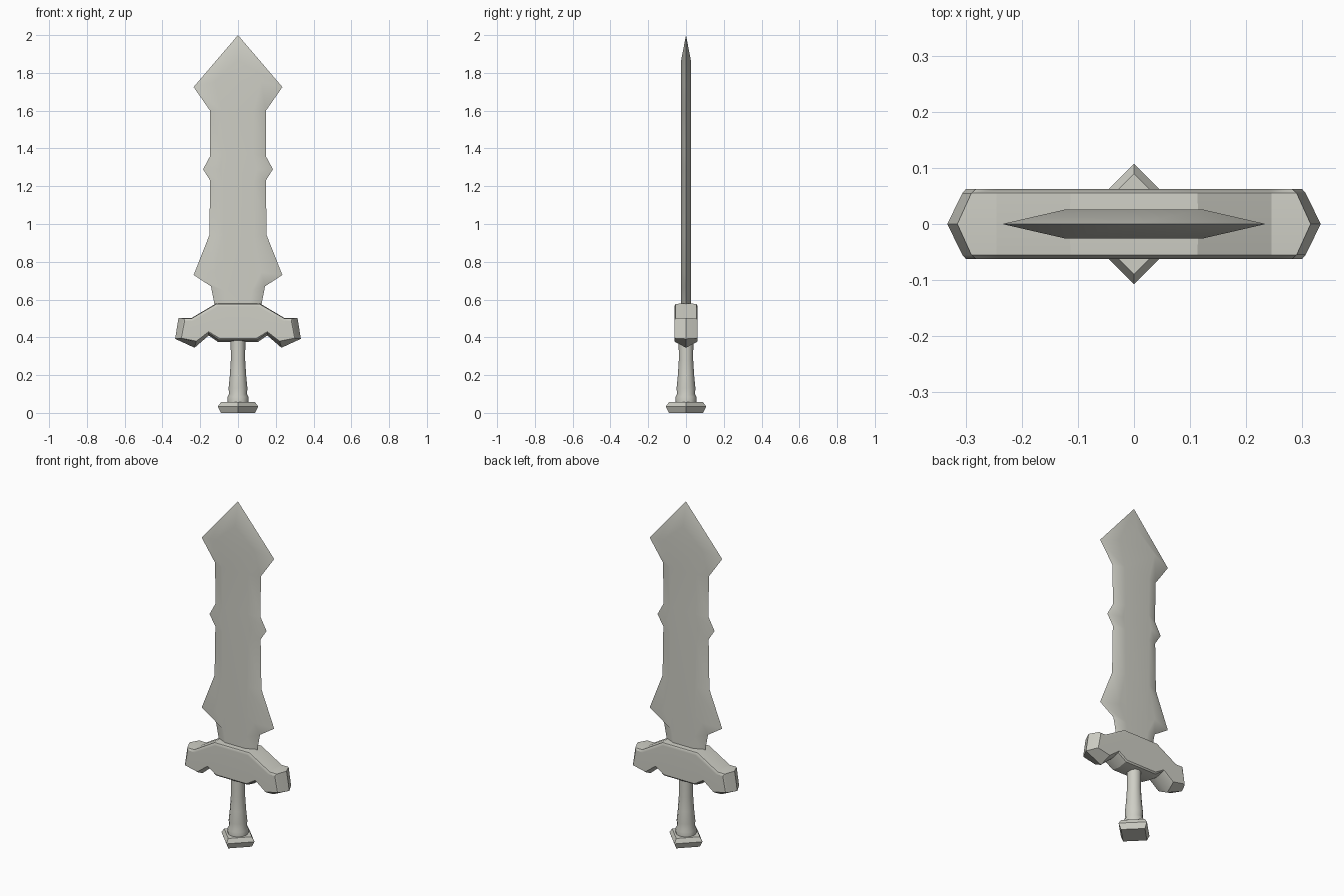
import bpy, bmesh
from math import cos, sin, tau, radians

cube = bpy.data.objects.get("Cube")
if cube:
    bpy.data.objects.remove(cube)

steel = bpy.data.materials.new("pale grey steel")
COLOUR = (0.62, 0.62, 0.56, 1)
steel.use_nodes = True
steel.diffuse_color = COLOUR
steel.node_tree.nodes["Principled BSDF"].inputs["Base Color"].default_value = COLOUR


def loft(name, rings, angle=30):
    """Join rings of equal length with quads and cap both ends."""
    bm = bmesh.new()
    loops = [[bm.verts.new(p) for p in ring] for ring in rings]
    n = len(loops[0])
    for a, b in zip(loops, loops[1:]):
        for i in range(n):
            j = (i + 1) % n
            bm.faces.new((a[i], a[j], b[j], b[i]))
    bm.faces.new(loops[0])
    bm.faces.new(loops[-1])
    bmesh.ops.recalc_face_normals(bm, faces=bm.faces)
    mesh = bpy.data.meshes.new(name)
    bm.to_mesh(mesh)
    bm.free()
    mesh.materials.append(steel)
    obj = bpy.data.objects.new(name, mesh)
    bpy.context.collection.objects.link(obj)
    bpy.ops.object.select_all(action='DESELECT')
    obj.select_set(True)
    bpy.context.view_layer.objects.active = obj
    bpy.ops.object.shade_smooth_by_angle(angle=radians(angle))
    # keeps the broad faces looking flat
    weighted = obj.modifiers.new("face weighting", 'WEIGHTED_NORMAL')
    weighted.keep_sharp = True
    return obj


def outline(half, y):
    """Mirror the right half of an x-z outline and place it at depth y."""
    full = half + [(-x, z) for x, z in reversed(half) if x > 0]
    return [(x, y, z) for x, z in full]


def circle(radius, z, sides):
    return [(radius * cos(tau * i / sides), radius * sin(tau * i / sides), z)
            for i in range(sides)]


# Blade: sharp outer edge and raised flat on both faces
edge = [(0, 2), (.235, 1.725), (.148, 1.6), (.147, 1.36), (.185, 1.29),
        (.147, 1.23), (.152, .94), (.235, .73), (.143, .67), (.12, .55)]
flat = [(0, 1.865), (.122, 1.755), (.085, 1.6), (.08, 1.37), (.097, 1.29),
        (.083, 1.22), (.083, .94), (.122, .745), (.075, .65), (.06, .55)]
loft("blade", [outline(flat, -.026), outline(edge, 0), outline(flat, .026)])

# Crossguard: pointed ends and underside, bevelled front and back
ridge = [(0, .58), (.115, .58), (.245, .503), (.315, .503), (.333, .392),
         (.23, .345), (.155, .41), (.105, .375), (0, .375)]
shoulder = [(0, .577), (.113, .577), (.245, .5), (.29, .5), (.306, .395),
            (.222, .374), (.155, .423), (.102, .387), (0, .387)]
face = [(0, .563), (.105, .563), (.238, .487), (.282, .49), (.3, .396),
        (.22, .38), (.155, .43), (.098, .395), (0, .395)]
loft("crossguard", [outline(face, -.062), outline(shoulder, -.055),
                    outline(ridge, 0),
                    outline(shoulder, .055), outline(face, .062)])

# Grip: flared round handle with a collar at its foot
grip = [(.055, .05), (.056, .085), (.047, .1), (.05, .13), (.043, .2),
        (.038, .28), (.039, .42)]
loft("grip", [circle(r, z, 12) for r, z in grip], 40)

# Pommel: bevelled square block set cornerwise
pommel = [(.09, 0), (.107, .033), (.09, .058)]
loft("pommel", [circle(r, z, 4) for r, z in pommel])
